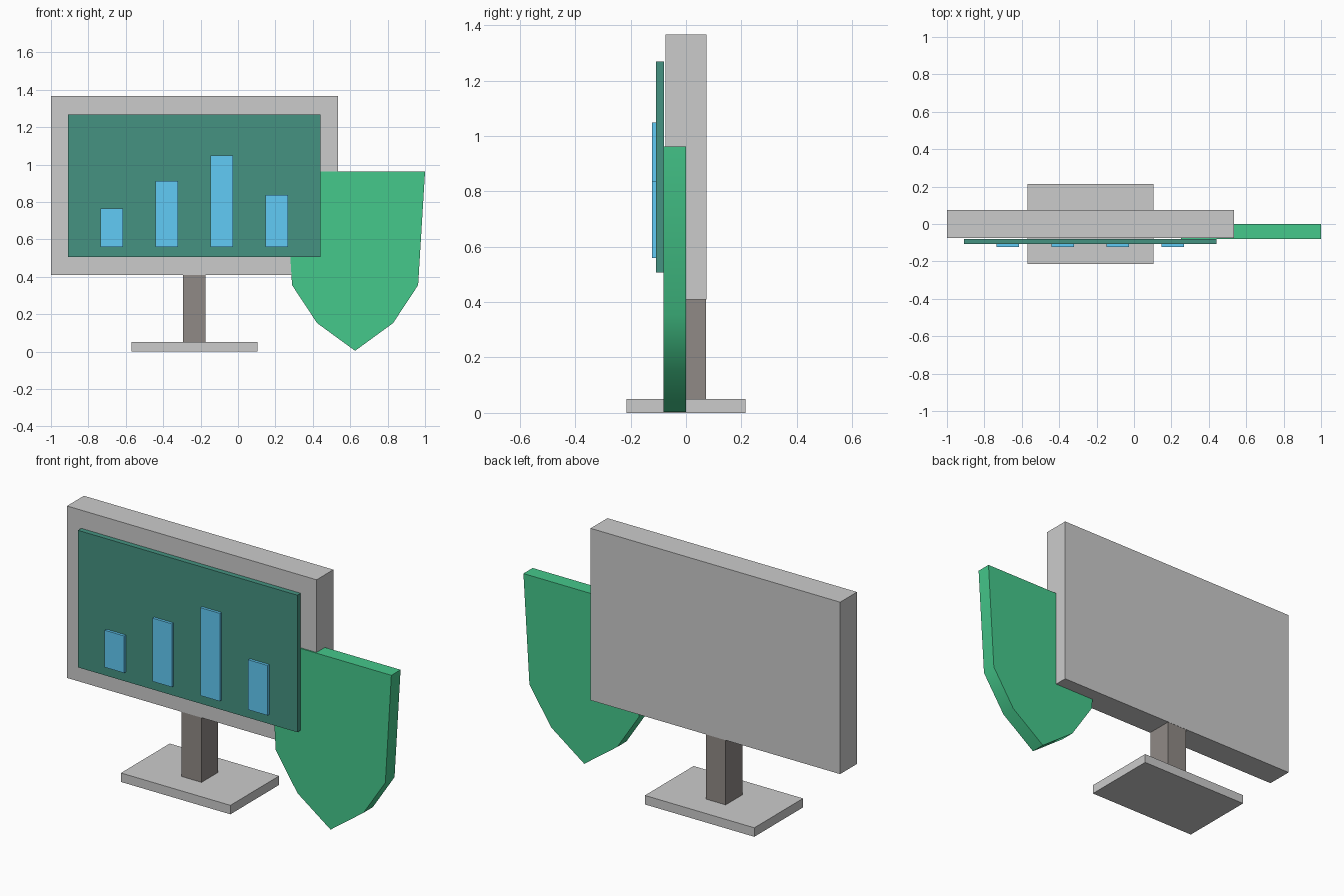
import bpy
import math

if "Cube" in bpy.data.objects:
    bpy.data.objects.remove(bpy.data.objects["Cube"])


def material(name, rgb):
    m = bpy.data.materials.new(name)
    m.diffuse_color = (*rgb, 1)
    m.use_nodes = True
    m.node_tree.nodes["Principled BSDF"].inputs["Base Color"].default_value = m.diffuse_color
    return m


def prism(name, outline, y0, y1, mat=None):
    """Extrude a closed x-z outline (anticlockwise from the front) from y0 to y1."""
    n = len(outline)
    verts = [(x, y, z) for y in (y0, y1) for x, z in outline]
    faces = [tuple(range(n)), tuple(range(2 * n - 1, n - 1, -1))]
    faces += [(i, i + n, (i + 1) % n + n, (i + 1) % n) for i in range(n)]
    mesh = bpy.data.meshes.new(name)
    mesh.from_pydata(verts, [], faces)
    if mat:
        mesh.materials.append(mat)
    ob = bpy.data.objects.new(name, mesh)
    bpy.context.collection.objects.link(ob)
    return ob


def box(name, x0, x1, y0, y1, z0, z1, mat=None):
    return prism(name, [(x0, z0), (x1, z0), (x1, z1), (x0, z1)], y0, y1, mat)


screen_green = material("screen_green", (0.06, 0.29, 0.22))
shield_green = material("shield_green", (0.06, 0.58, 0.26))
bar_blue = material("bar_blue", (0.12, 0.6, 0.92))
dark = material("dark_neck", (0.28, 0.255, 0.24))

# Monitor: housing, neck, foot and raised screen panel
box("monitor_housing", -1.0, 0.535, -0.074, 0.074, 0.41, 1.366)
box("stand_neck", -0.295, -0.173, -0.073, 0.073, 0.05, 0.41, dark)
box("stand_base", -0.57, 0.103, -0.214, 0.214, 0.0, 0.05)
box("screen", -0.909, 0.441, -0.108, -0.079, 0.506, 1.268, screen_green)

# Bar chart on the screen
for i, top in enumerate((0.765, 0.911, 1.048, 0.837)):
    x = -0.674 + 0.294 * i
    box(f"chart_bar_{i + 1}", x - 0.06, x + 0.06, -0.123, -0.108, 0.559, top, bar_blue)

# Shield: half outline mirrored about its centre line
cx = 0.626
half = [(0.203, 0.152), (0.337, 0.355), (0.374, 0.962)]
outline = [(cx, 0.004)] + [(cx + x, z) for x, z in half]
outline += [(cx - x, z) for x, z in reversed(half)]
shield = prism("shield", outline, -0.081, 0.0, shield_green)
bpy.context.view_layer.objects.active = shield
shield.select_set(True)
bpy.ops.object.shade_smooth_by_angle(angle=math.radians(40))
